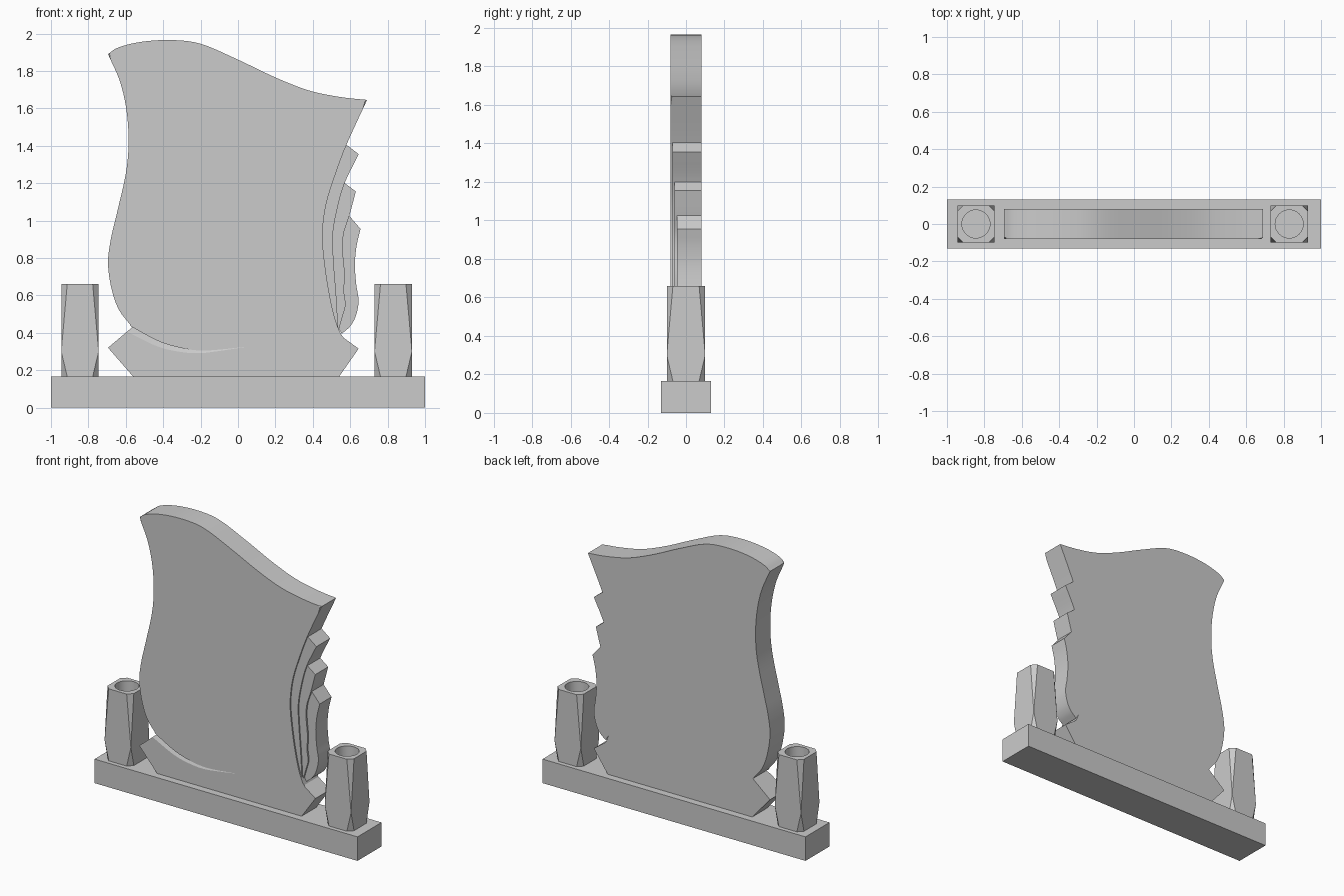
import bpy, bmesh
from mathutils import Vector

if "Cube" in bpy.data.objects:
    bpy.data.objects.remove(bpy.data.objects["Cube"])


def finish(bm, name, smooth=False):
    bmesh.ops.recalc_face_normals(bm, faces=bm.faces)
    me = bpy.data.meshes.new(name)
    bm.to_mesh(me)
    bm.free()
    ob = bpy.data.objects.new(name, me)
    bpy.context.collection.objects.link(ob)
    if smooth:
        shade(ob)
    return ob


def activate(ob):
    bpy.ops.object.select_all(action='DESELECT')
    ob.select_set(True)
    bpy.context.view_layer.objects.active = ob


def shade(ob):
    activate(ob)
    bpy.ops.object.shade_smooth_by_angle(angle=0.4)


def cut(ob, cutter):
    cutter.hide_render = True
    m = ob.modifiers.new("cut", 'BOOLEAN')
    m.operation, m.solver, m.object = 'DIFFERENCE', 'EXACT', cutter
    activate(ob)
    bpy.ops.object.modifier_apply(modifier=m.name)
    bpy.data.objects.remove(cutter)


def spline(pts, n=5):
    """Catmull-Rom curve through 2D points."""
    p = [Vector(q) for q in pts]
    p = [2 * p[0] - p[1]] + p + [2 * p[-1] - p[-2]]
    out = []
    for a, b, c, d in zip(p, p[1:], p[2:], p[3:]):
        for i in range(n):
            t = i / n
            out.append(0.5 * (2 * b + (c - a) * t + (2 * a - 5 * b + 4 * c - d) * t * t
                              + (3 * b - a - 3 * c + d) * t ** 3))
    return out + [p[-2]]


def slab(outline, y0, y1):
    """Extrude an XZ outline between two depths; returns bmesh and front loop."""
    bm = bmesh.new()
    f = [bm.verts.new((p[0], y0, p[1])) for p in outline]
    b = [bm.verts.new((p[0], y1, p[1])) for p in outline]
    bm.faces.new(f)
    bm.faces.new(b[::-1])
    for i in range(len(f)):
        j = (i + 1) % len(f)
        bm.faces.new((f[i], b[i], b[j], f[j]))
    return bm, f


# Plinth
bm = bmesh.new()
bmesh.ops.create_cube(bm, size=1)
for v in bm.verts:
    v.co = (v.co.x * 2, v.co.y * 0.26, (v.co.z + 0.5) * 0.165)
finish(bm, "plinth")

# Headstone body: curved panel with a faceted foot
left = spline([(-.565, .43), (-.635, .52), (-.675, .63), (-.695, .77), (-.68, .90), (-.645, 1.05),
               (-.60, 1.25), (-.585, 1.41), (-.595, 1.58), (-.63, 1.74), (-.695, 1.89)])
top = spline([(-.695, 1.89), (-.64, 1.925), (-.52, 1.955), (-.36, 1.965), (-.2, 1.945), (0, 1.86),
              (.2, 1.765), (.38, 1.695), (.55, 1.66), (.69, 1.645)])
right = spline([(.69, 1.645), (.58, 1.405), (.515, 1.23), (.47, 1.08), (.452, .92), (.465, .76),
                (.49, .60), (.52, .47), (.555, .38)])
panel = left + top[1:] + right[1:]
foot = [Vector(p) for p in ((.645, .315), (.54, .165), (-.56, .165), (-.695, .32))]
bm, front = slab(panel + foot, -0.08, 0.08)
rim = [bm.edges.get((front[i], front[i + 1])) for i in range(len(panel) - 1)]
bmesh.ops.bevel(bm, geom=rim, offset=0.007, segments=1, affect='EDGES', clamp_overlap=False)
body = finish(bm, "headstone")

# Tapering carved groove between panel and foot
lip = spline([(-.62, .465), (-.565, .43), (-.42, .353), (-.3, .318), (-.2, .305), (-.1, .31), (.04, .325)])
bm = bmesh.new()
rows = []
for i, p in enumerate(lip):
    k = 1 - i / (len(lip) - 1) * 0.97
    z = p[1]
    rows.append([bm.verts.new(c) for c in (
        (p[0], -0.1, z), (p[0], -0.08 + 0.018 * k, z),
        (p[0] - 0.012 * k, -0.08, z - 0.04 * k), (p[0] - 0.012 * k, -0.1, z - 0.04 * k))])
for a, b in zip(rows, rows[1:]):
    for i in range(4):
        j = (i + 1) % 4
        bm.faces.new((a[i], a[j], b[j], b[i]))
bm.faces.new(rows[0])
bm.faces.new(rows[-1][::-1])
cut(body, finish(bm, "groove_cutter"))
shade(body)

# Three stepped feather layers down the right side
f1 = [Vector((.58, 1.405))] + spline([(.645, 1.355), (.57, 1.20), (.53, 1.06), (.507, .92), (.512, .77),
                                     (.525, .60), (.535, .43)])
f2 = [Vector((.57, 1.20))] + spline([(.63, 1.155), (.595, 1.025), (.565, .93), (.56, .84), (.57, .72),
                                    (.567, .62), (.575, .55), (.56, .49), (.54, .42)])
f3 = [Vector((.595, 1.025))] + spline([(.655, .955), (.635, .87), (.625, .77), (.632, .66), (.645, .57),
                                      (.63, .49), (.6, .435), (.555, .395)])
inner = right
for n, (outer, y) in enumerate(((f1, -0.07), (f2, -0.06), (f3, -0.048)), 1):
    # share the previous layer's edge from the start point down to the tip
    edge = [p for p in inner if outer[-1][1] < p[1] < outer[0][1] - 0.002]
    bm, _ = slab(outer + edge[::-1], y, 0.08)
    finish(bm, f"feather_layer_{n}", True)
    inner = outer

# Vases: square posts with triangular corner facets and a round bore
for side, cx in (("left", -0.845), ("right", 0.83)):
    bm = bmesh.new()
    r, c = 0.1, 0.032
    signs = ((-1, -1), (1, -1), (1, 1), (-1, 1))

    def ring(z):
        # each corner: (vertex before, vertex after), counter-clockwise
        out = []
        for sx, sy in signs:
            a, b = (sx * (r - c), sy * r), (sx * r, sy * (r - c))
            if sx * sy < 0:
                pair = (a, b)
            else:
                pair = (b, a)
            out.append([bm.verts.new((cx + q[0], q[1], z)) for q in pair])
        return out

    lo, hi = ring(0.165), ring(0.66)
    mid = [bm.verts.new((cx + sx * r, sy * r, 0.3)) for sx, sy in signs]
    for i in range(4):
        j = (i + 1) % 4
        bm.faces.new((lo[i][1], lo[j][0], mid[j], hi[j][0], hi[i][1], mid[i]))
        bm.faces.new((lo[i][0], lo[i][1], mid[i]))
        bm.faces.new((hi[i][0], mid[i], hi[i][1]))
    bm.faces.new([v for p in hi for v in p])
    bm.faces.new([v for p in lo for v in p][::-1])
    vase = finish(bm, f"vase_{side}")
    bpy.ops.mesh.primitive_cylinder_add(vertices=32, radius=0.075, depth=0.4, location=(cx, 0, 0.6))
    cut(vase, bpy.context.object)
    shade(vase)
    for p in vase.data.polygons:
        if max((vase.data.vertices[i].co.xy - Vector((cx, 0))).length for i in p.vertices) > 0.09:
            p.use_smooth = False
